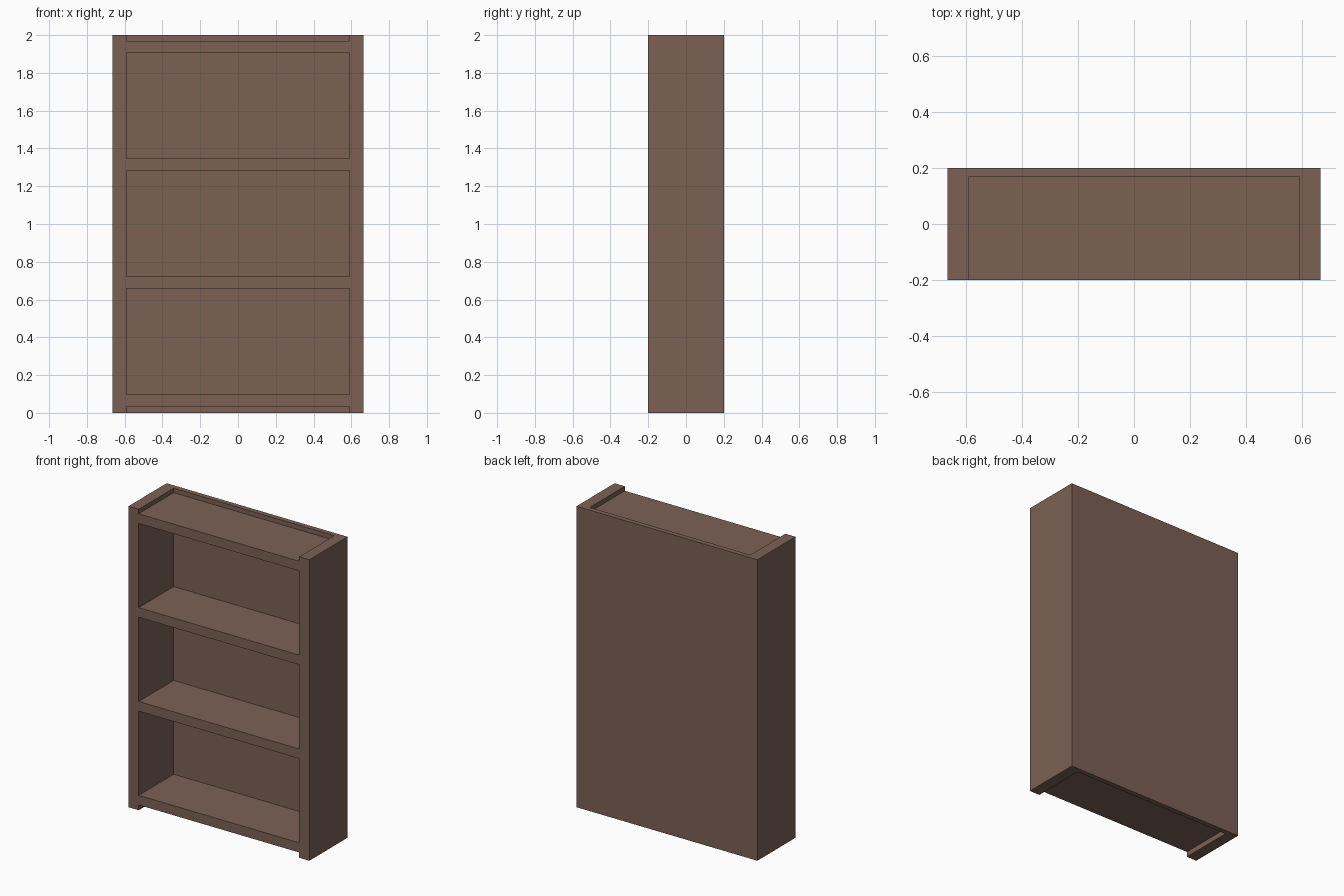
import bpy, bmesh

if "Cube" in bpy.data.objects:
    bpy.data.objects.remove(bpy.data.objects["Cube"])

HALF_W, HALF_D, HEIGHT = 0.665, 0.2, 2.0
INNER_W, BACK_Y = 0.59, 0.167
SHELF_T = 0.064

wood = bpy.data.materials.new("brown_wood")
wood.diffuse_color = (0.2, 0.12, 0.09, 1)
wood.use_nodes = True
wood.node_tree.nodes["Principled BSDF"].inputs["Base Color"].default_value = wood.diffuse_color


def extrude_profile(name, points, z0, z1):
    """Extrude a flat xy outline from z0 up to z1."""
    bm = bmesh.new()
    face = bm.faces.new([bm.verts.new((x, y, z0)) for x, y in points])
    out = bmesh.ops.extrude_face_region(bm, geom=[face])
    top = [v for v in out["geom"] if isinstance(v, bmesh.types.BMVert)]
    bmesh.ops.translate(bm, verts=top, vec=(0, 0, z1 - z0))
    bmesh.ops.recalc_face_normals(bm, faces=bm.faces)
    mesh = bpy.data.meshes.new(name)
    bm.to_mesh(mesh)
    bm.free()
    mesh.materials.append(wood)
    obj = bpy.data.objects.new(name, mesh)
    bpy.context.collection.objects.link(obj)
    return obj


# Sides and back as one U-shaped carcass, open to the front
right = [(HALF_W, HALF_D), (HALF_W, -HALF_D), (INNER_W, -HALF_D), (INNER_W, BACK_Y)]
left = [(-x, y) for x, y in reversed(right)]
extrude_profile("carcass", right + left, 0, HEIGHT)

# Bottom, two middle shelves and top, evenly spaced and flush with the front
shelf = [(-INNER_W, -HALF_D), (INNER_W, -HALF_D), (INNER_W, BACK_Y), (-INNER_W, BACK_Y)]
first, last = 0.035, 1.97 - SHELF_T
for i, name in enumerate(("bottom_board", "lower_shelf", "upper_shelf", "top_board")):
    z = first + (last - first) * i / 3
    extrude_profile(name, shelf, z, z + SHELF_T)
